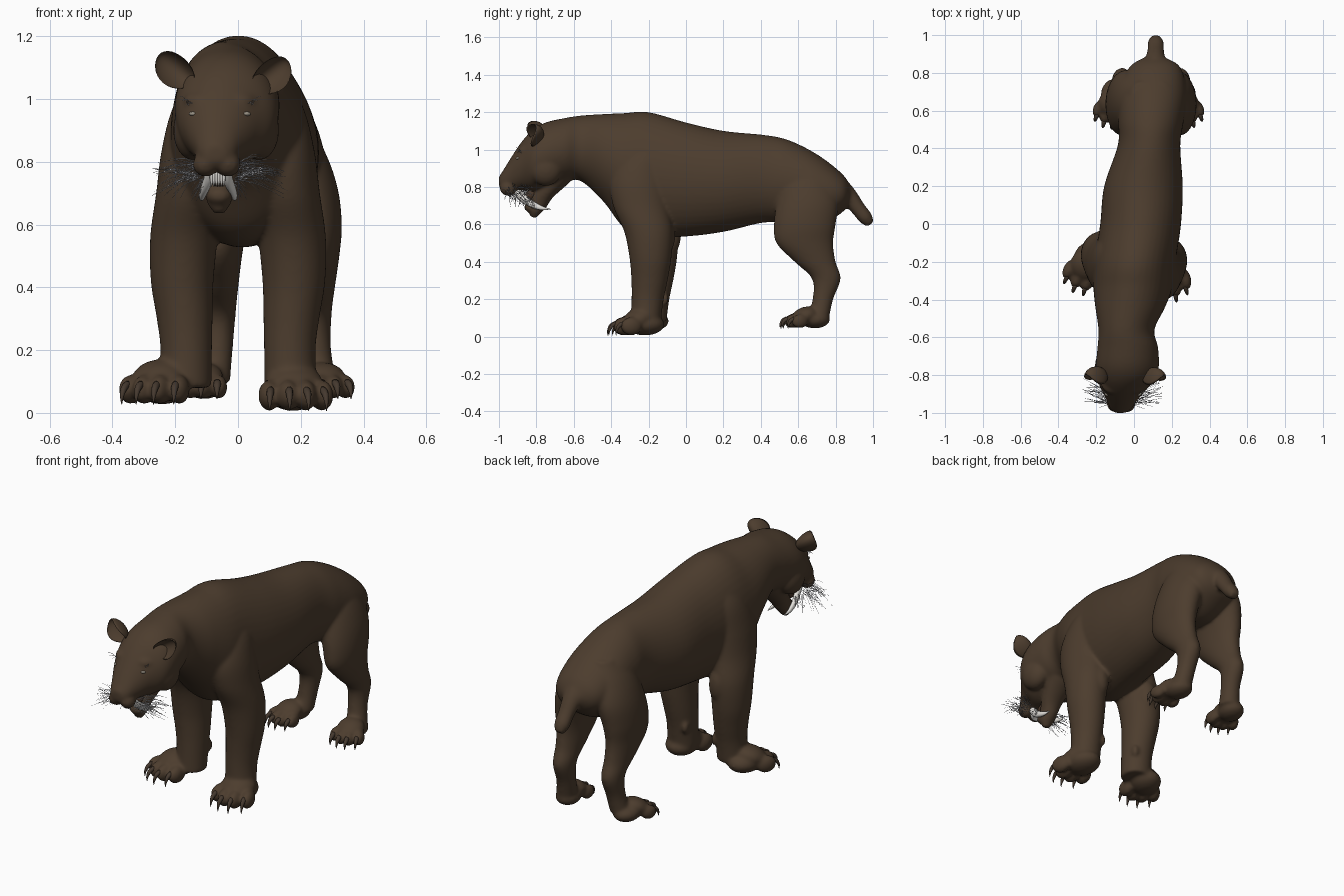
import bpy, bmesh, math, random
from mathutils import Vector, Matrix

random.seed(4)
if "Cube" in bpy.data.objects:
    bpy.data.objects.remove(bpy.data.objects["Cube"])


def material(name, rgb):
    m = bpy.data.materials.new(name)
    m.use_nodes = True
    m.diffuse_color = (*rgb, 1)
    bsdf = m.node_tree.nodes["Principled BSDF"]
    bsdf.inputs["Base Color"].default_value = (*rgb, 1)
    bsdf.inputs["Roughness"].default_value = 0.8
    return m


FUR = material("brown_fur", (0.073, 0.046, 0.027))
CLAW = material("dark_claw", (0.06, 0.041, 0.028))
TOOTH = material("ivory_tooth", (0.78, 0.76, 0.72))
WHISKER = material("grey_whisker", (0.6, 0.6, 0.63))
EYE = material("pale_eye", (0.3, 0.27, 0.22))
MOUTH = material("dark_mouth", (0.06, 0.034, 0.02))


def spline(points, steps):
    """Catmull-Rom samples of a list of equal-length tuples."""
    p = [Vector(q) for q in points]
    p = [p[0] * 2 - p[1]] + p + [p[-1] * 2 - p[-2]]
    out = []
    for i in range(1, len(p) - 2):
        a, b, c, d = p[i - 1:i + 3]
        for k in range(steps):
            t = k / steps
            out.append((b * 2 + (c - a) * t + (a * 2 - b * 5 + c * 4 - d) * t * t
                        + (b * 3 - a - c * 3 + d) * t ** 3) * 0.5)
    return out + [p[-2]]


def tube(bm, points, steps=6, sides=44, up=None):
    """Closed tube through (x, y, z, half width, half depth)."""
    s = spline(points, steps)
    rings = []
    for i, q in enumerate(s):
        tangent = Vector((s[min(i + 1, len(s) - 1)] - s[max(i - 1, 0)])[:3]).normalized()
        u = Vector((1, 0, 0))
        v = (up or tangent.cross(u)).normalized()
        if abs(tangent.x) > 0.8:
            u, v = Vector((0, 1, 0)), Vector((0, 0, 1))
        ring = []
        for k in range(sides):
            a = math.tau * k / sides
            ring.append(bm.verts.new(Vector(q[:3]) + u * (max(q[3], 0.0004) * math.cos(a))
                                     + v * (max(q[4], 0.0004) * math.sin(a))))
        rings.append(ring)
    faces = [bm.faces.new(rings[0]), bm.faces.new(rings[-1][::-1])]
    for r0, r1 in zip(rings, rings[1:]):
        for k in range(sides):
            n = (k + 1) % sides
            faces.append(bm.faces.new((r0[k], r1[k], r1[n], r0[n])))
    bmesh.ops.recalc_face_normals(bm, faces=faces)


def ball(bm, loc, size, turn=0, tilt=0):
    m = (Matrix.Translation(loc) @ Matrix.Rotation(turn, 4, 'Z')
         @ Matrix.Rotation(tilt, 4, 'X') @ Matrix.Diagonal((*size, 1)))
    return bmesh.ops.create_uvsphere(bm, u_segments=24, v_segments=14, radius=1, matrix=m)["verts"]


def finish(bm, name, mat):
    me = bpy.data.meshes.new(name)
    bm.to_mesh(me)
    bm.free()
    me.materials.append(mat)
    ob = bpy.data.objects.new(name, me)
    bpy.context.collection.objects.link(ob)
    for f in me.polygons:
        f.use_smooth = True
    return ob


body, claws = bmesh.new(), bmesh.new()

# Trunk, neck and skull: (y, x, top, bottom, half width)
trunk = [(.885, .11, .80, .73, .05), (.83, .11, .875, .66, .135), (.7, .10, .975, .59, .178),
         (.55, .09, 1.05, .60, .174), (.42, .08, 1.078, .61, .165), (.2, .05, 1.10, .56, .208),
         (0, .035, 1.145, .535, .214), (-.2, .005, 1.2, .53, .215), (-.33, -.005, 1.195, .58, .21),
         (-.44, -.02, 1.19, .72, .185), (-.56, -.04, 1.182, .83, .148), (-.65, -.033, 1.168, .83, .16),
         (-.75, -.035, 1.145, .80, .167), (-.82, -.04, 1.105, .78, .155), (-.88, -.055, 1.04, .78, .117),
         (-.94, -.065, .95, .775, .078), (-.98, -.07, .885, .78, .055), (-1.0, -.072, .855, .80, .03)]
tube(body, [(x, y, (t + b) / 2, w, (t - b) / 2) for y, x, t, b, w in trunk], up=Vector((0, 0, 1)))

# Tail and lower jaw with chin
tube(body, [(.11, .78, .82, .07, .07), (.112, .86, .76, .055, .05), (.115, .92, .685, .044, .04),
            (.115, .96, .635, .042, .038), (.115, .987, .6, .024, .022)])
tube(body, [(-.04, -.66, .87, .09, .06), (-.05, -.75, .775, .062, .05), (-.058, -.79, .715, .046, .05),
            (-.06, -.808, .672, .04, .036), (-.06, -.815, .636, .018, .016)])
ball(body, (-.06, -.83, .692), (.042, .035, .03))

# Face: cheeks, brows, whisker pads, nose
for s in (-1, 1):
    ball(body, (-.038 + s * .105, -.75, .90), (.064, .09, .095))
    ball(body, (-.057 + s * .075, -.868, 1.0), (.045, .03, .02), s * .5, .6)
    ball(body, (-.068 + s * .035, -.95, .792), (.042, .046, .04))
ball(body, (-.073, -.985, .845), (.03, .018, .022))


def paw(cx, cy, base, side, yaw, size, heel):
    """Pad, four toes and hooked claws; cy is the heel-to-toe middle."""
    turn = Matrix.Rotation(side * yaw, 3, 'Z')
    place = lambda x, y, z: Vector((cx, cy, base)) + turn @ Vector((x, y, z)) * size
    ball(body, place(0, heel - .095, .056), (.078 * size, .095 * size, .054 * size), side * yaw)
    ball(body, place(0, -.025, .08), (.085 * size, .085 * size, .055 * size), side * yaw, .35)
    for i in range(4):
        o = i - 1.5
        x, y = o * .051, -.105 + .02 * abs(o) ** 1.5
        ball(body, place(x, y, .047), (.032 * size, .054 * size, .045 * size), side * yaw + o * .12)
        hook = [(x, y - .035, .062, .013), (x * 1.05, y - .06, .05, .011),
                (x * 1.08, y - .074, .025, .006), (x * 1.08, y - .076, .002, .001)]
        tube(claws, [(*place(*h[:3]), h[3], h[3]) for h in hook], steps=3, sides=10)


for s in (-1, 1):
    # Front leg with shoulder
    back = 0 if s > 0 else .03
    leg = [(1.1, .075, -.2, .05, .08), (.98, .115, -.22, .09, .125), (.84, .138, -.25, .105, .155),
           (.7, .153, -.24, .108, .15), (.56, .172, -.2, .108, .13), (.42, .178, -.19, .1, .112),
           (.3, .17, -.195, .089, .097), (.2, .165, -.205, .082, .086), (.08, .168, -.215, .083, .08)]
    tube(body, [(s * x, y + back, z, a, b) for z, x, y, a, b in leg], up=Vector((0, 1, 0)))
    ball(body, (s * .155, -.112 + back, .54), (.055, .055, .1))
    paw(.176 if s > 0 else -.243, -.225 + back, .004 if s > 0 else .025, s,
        .1 if s > 0 else .3, 1.1 if s > 0 else 1.05, .1)
    ball(body, (s * .105, -.145 + back, .2), (.02, .022, .035))
    # Hind leg with haunch
    leg = [(.94, .05, .66, .06, .09), (.84, .088, .65, .095, .135), (.72, .125, .65, .102, .165),
           (.6, .15, .635, .091, .165), (.5, .155, .635, .078, .152), (.4, .154, .69, .065, .11),
           (.31, .153, .75, .055, .077), (.2, .157, .732, .05, .055), (.1, .17, .705, .055, .06)]
    tube(body, [(.09 + s * x, y, z, a, b) for z, x, y, a, b in leg], up=Vector((0, 1, 0)))
    paw(.268 if s > 0 else -.115, .655, .042, s, .18, .86, .135)

# Fuse the coat into one smooth skin
cat = finish(body, "body", FUR)
bpy.context.view_layer.objects.active = cat
remesh = cat.modifiers.new("fuse", 'REMESH')
remesh.mode, remesh.voxel_size, remesh.use_smooth_shade = 'VOXEL', .0085, True
soft = cat.modifiers.new("soften", 'SMOOTH')
soft.factor, soft.iterations = .5, 11
for m in ("fuse", "soften"):
    bpy.ops.object.modifier_apply(modifier=m)
finish(claws, "claws", CLAW)

# Cupped ears, tilted outward
for s, name, loc in ((1, "left_ear", (.106, -.808, 1.078)), (-1, "right_ear", (-.2, -.803, 1.095))):
    bm = bmesh.new()
    for v in ball(bm, (0, 0, 0), (.052, .05, .07)):
        if v.co.y < 0:
            v.co.y *= -.6
        v.co.y -= .035 * (v.co.x / .052) ** 2
    bm.transform(Matrix.Translation(loc) @ Matrix.Rotation(s * .35, 4, 'Z')
                 @ Matrix.Rotation(s * .85, 4, 'Y') @ Matrix.Rotation(.2, 4, 'X'))
    finish(bm, name, FUR)

# Eyes
for s, name in ((1, "left_eye"), (-1, "right_eye")):
    bm = bmesh.new()
    ball(bm, (-.058 + s * .086, -.899, .953), (.013, .011, .007), s * .6)
    finish(bm, name, EYE)

# Mouth lining, sabre teeth and incisors
bm = bmesh.new()
ball(bm, (-.06, -.83, .755), (.034, .045, .028), 0, .6)
finish(bm, "mouth_lining", MOUTH)
bm = bmesh.new()
for s in (-1, 1):
    tube(bm, [(-.063 + s * a, y, z, r * .75, r) for a, y, z, r in
              ((.026, -.905, .78, .019), (.031, -.875, .745, .021), (.044, -.83, .712, .018),
               (.052, -.775, .688, .012), (.052, -.722, .681, .001))], steps=4, sides=12)
for i in range(6):
    x = -.065 + (i - 2.5) * .008
    tube(bm, [(x, -.92, .775, .005, .005), (x, -.916, .745, .005, .005), (x, -.91, .722, .002, .002)],
         steps=2, sides=8)
finish(bm, "teeth", TOOTH)

# Whiskers on the muzzle, lips and brows
bm = bmesh.new()


def whisker(start, end):
    mid = (start + end) / 2 + Vector((0, 0, .01))
    tube(bm, [(*start, .0012, .0012), (*mid, .001, .001), (*end, .0006, .0006)], steps=2, sides=4)


for s in (-1, 1):
    for i in range(46):
        start = Vector((-.06 + s * random.uniform(.055, .08), random.uniform(-.96, -.86),
                        random.uniform(.74, .8)))
        reach = random.uniform(.05, .15)
        whisker(start, start + Vector((s * reach, random.uniform(-.03, .08), random.uniform(-.07, .03))))
    for i in range(12):
        start = Vector((-.06 + s * .05, random.uniform(-.88, -.82), random.uniform(.72, .75)))
        whisker(start, start + Vector((s * random.uniform(.01, .04), .02, -random.uniform(.02, .05))))
    for i in range(3):
        start = Vector((-.057 + s * (.08 + .01 * i), -.88, .98))
        whisker(start, start + Vector((s * .03, -.03, .015 * i)))
finish(bm, "whiskers", WHISKER)
